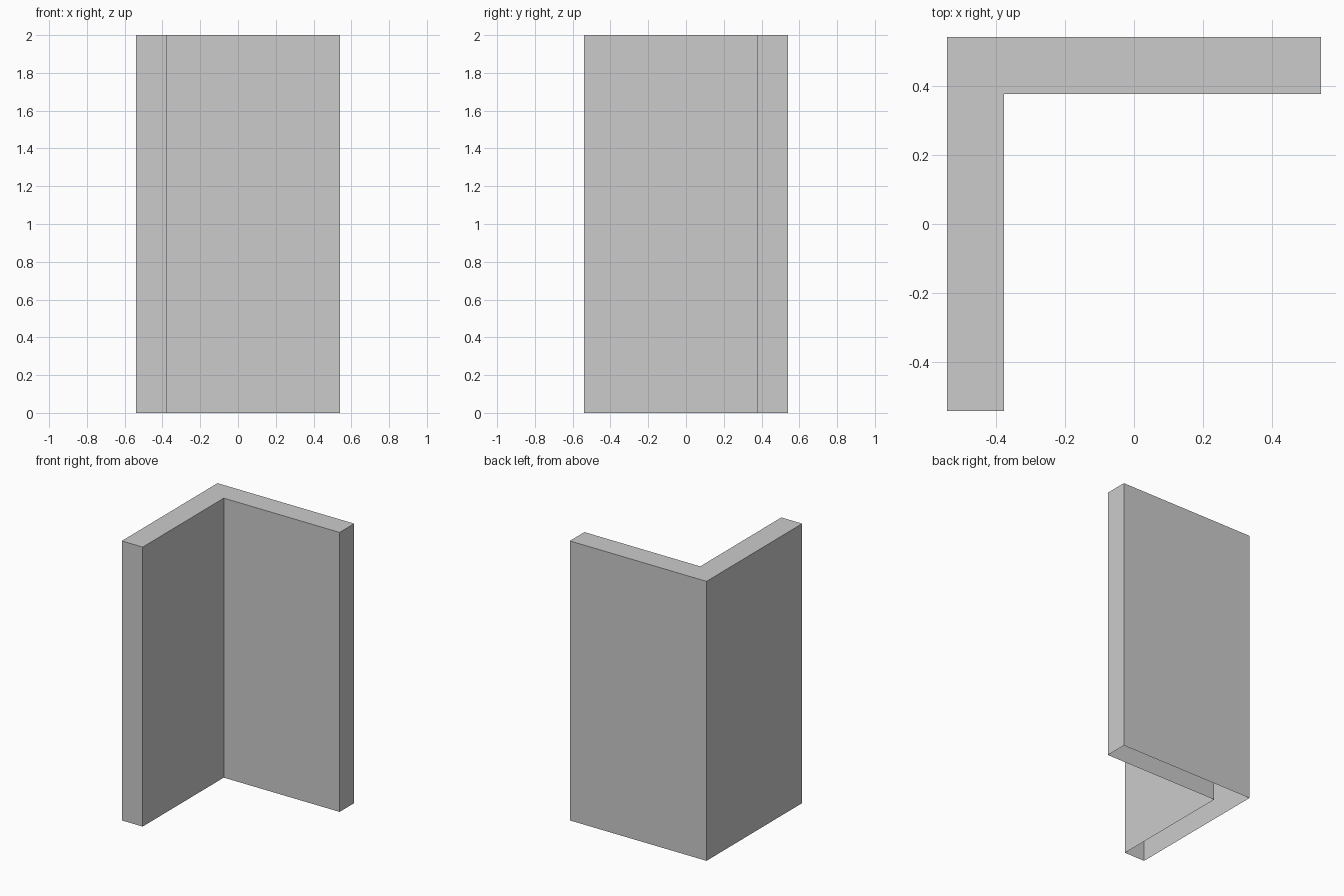
import bpy
import bmesh

if "Cube" in bpy.data.objects:
    bpy.data.objects.remove(bpy.data.objects["Cube"])

HALF, INNER, HEIGHT = 0.541, 0.376, 2.0

# L-shaped footprint, counter-clockwise seen from above
profile = [(-HALF, -HALF), (-INNER, -HALF), (-INNER, INNER),
           (HALF, INNER), (HALF, HALF), (-HALF, HALF)]

# Corner wall: side walls and top cap, with the underside left open
bm = bmesh.new()
low = [bm.verts.new((x, y, 0)) for x, y in profile]
high = [bm.verts.new((x, y, HEIGHT)) for x, y in profile]
n = len(profile)
for i in range(n):
    j = (i + 1) % n
    bm.faces.new((low[i], low[j], high[j], high[i]))
bm.faces.new(high)

mesh = bpy.data.meshes.new("corner_wall")
bm.to_mesh(mesh)
bm.free()
wall = bpy.data.objects.new("corner_wall", mesh)
bpy.context.collection.objects.link(wall)
